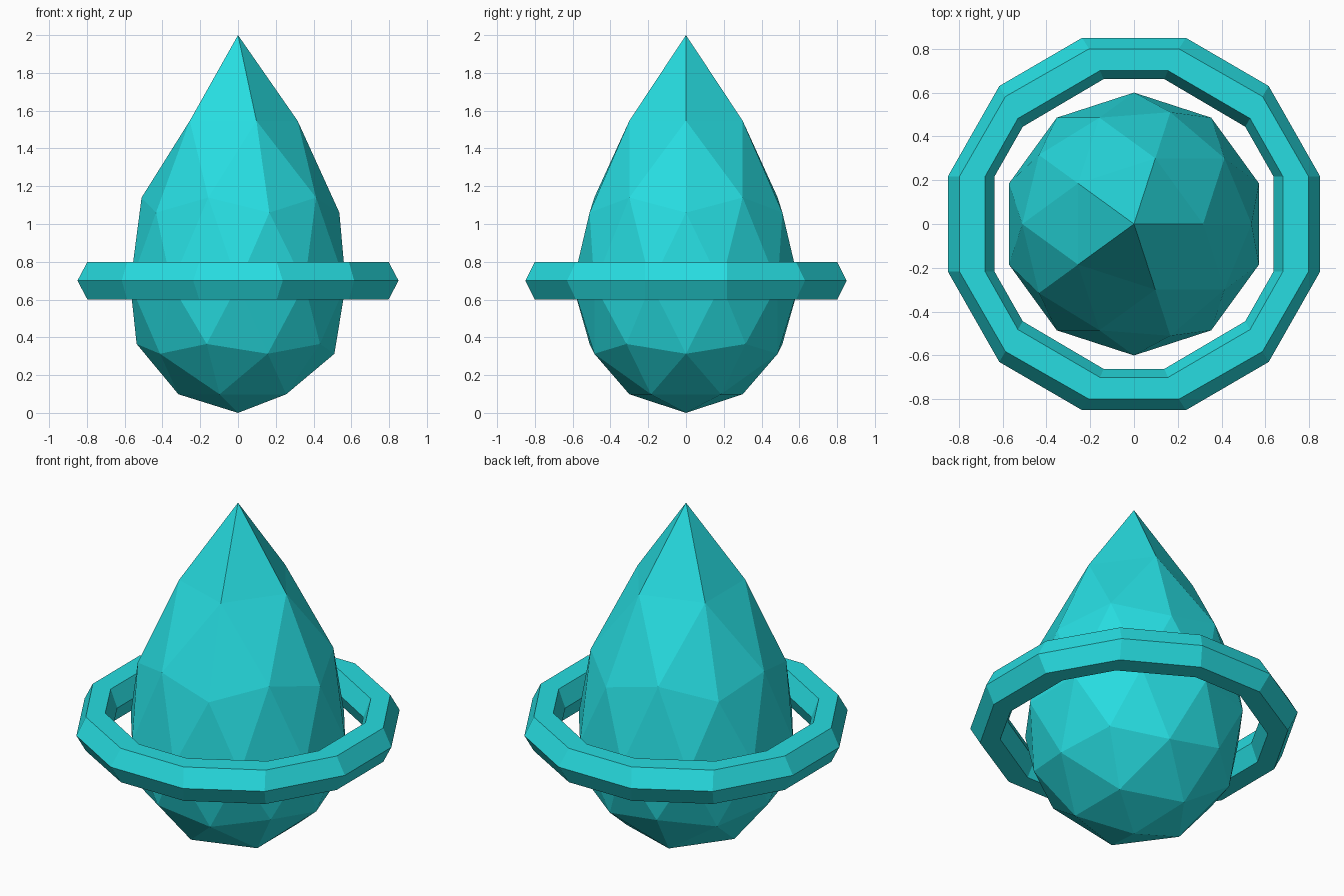
import bpy, bmesh

if "Cube" in bpy.data.objects:
    bpy.data.objects.remove(bpy.data.objects["Cube"])

teal = bpy.data.materials.new("turquoise")
teal.diffuse_color = (0.02, 0.72, 0.75, 1)
teal.use_nodes = True
teal.node_tree.nodes["Principled BSDF"].inputs["Base Color"].default_value = teal.diffuse_color


def add_object(name, bm):
    bmesh.ops.recalc_face_normals(bm, faces=bm.faces)
    mesh = bpy.data.meshes.new(name)
    bm.to_mesh(mesh)
    bm.free()
    mesh.materials.append(teal)
    bpy.context.collection.objects.link(bpy.data.objects.new(name, mesh))


# Crystal: low-poly icosphere with its upper levels drawn up to a point
LIFT = {1.0: 0.68, 0.85: 0.325, 0.53: 0.133, 0.45: 0.105, 0.0: 0.02}
bm = bmesh.new()
bmesh.ops.create_icosphere(bm, subdivisions=2, radius=1)
for v in bm.verts:
    level = min(LIFT, key=lambda k: abs(k - v.co.z))
    lift = LIFT[level] if v.co.z > -0.1 else 0
    v.co = (v.co.x * 0.6, v.co.y * 0.6, 0.66 + 0.66 * v.co.z + lift)
add_object("crystal", bm)

# Ring: hexagonal section swept round twelve stations.
# One quadrant: (outer edge, outer rim, inner rim, inner edge) per station
QUADRANT = [
    ((0.85, 0.217), (0.797, 0.217), (0.68, 0.217), (0.637, 0.217)),
    ((0.615, 0.63), (0.587, 0.582), (0.53, 0.482), (0.508, 0.444)),
    ((0.237, 0.85), (0.205, 0.80), (0.156, 0.70), (0.138, 0.662)),
]


def flip(stations, sx, sy):
    return [[(x * sx, y * sy) for x, y in s] for s in stations]


stations = (QUADRANT + flip(QUADRANT[::-1], -1, 1)
            + flip(QUADRANT, -1, -1) + flip(QUADRANT[::-1], 1, -1))
SECTION = [(0, 0.70), (1, 0.80), (2, 0.80), (3, 0.70), (2, 0.60), (1, 0.60)]
bm = bmesh.new()
loops = [[bm.verts.new((*s[i], z)) for i, z in SECTION] for s in stations]
for k, a in enumerate(loops):
    b = loops[(k + 1) % len(loops)]
    for i in range(6):
        j = (i + 1) % 6
        bm.faces.new((a[i], b[i], b[j], a[j]))
add_object("ring", bm)
